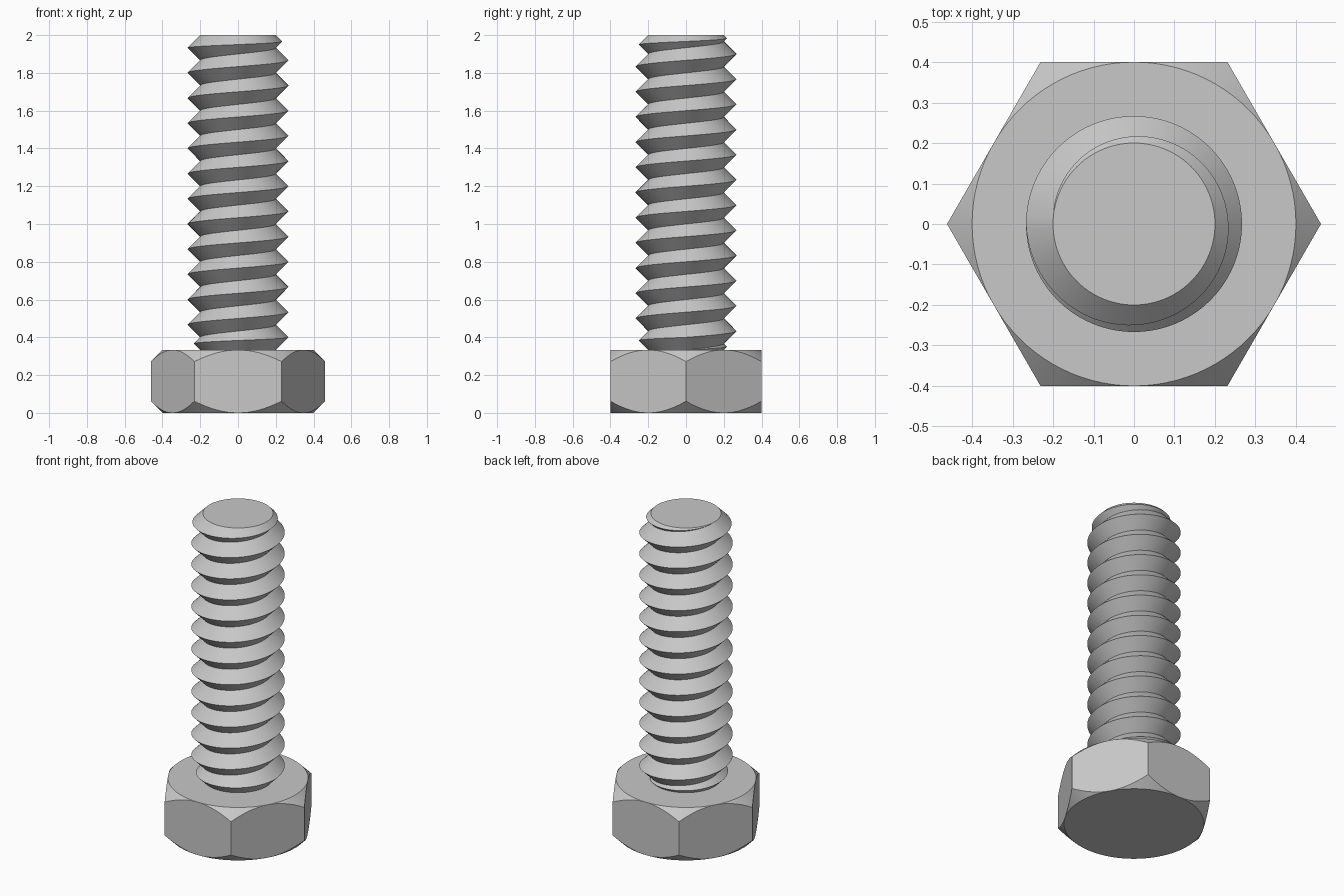
import bpy
import bmesh
from math import cos, pi, sin, tau

old = bpy.data.objects.get("Cube")
if old:
    bpy.data.objects.remove(old, do_unlink=True)

HEAD_TOP = 1 / 3
TOP = 2.0
PITCH = 2 / 15
DEPTH = PITCH / 2        # thread flanks lie at 45 degrees
ROOT = 0.2
FLAT = 0.4               # half the width across the flats
STEPS = 96

steel = bpy.data.materials.new("grey steel")
steel.use_nodes = True
grey = (0.58, 0.58, 0.58, 1)
steel.diffuse_color = grey
steel.node_tree.nodes["Principled BSDF"].inputs["Base Color"].default_value = grey


def skin(name, rows):
    """Join rows of (radius, angle, z) points into a closed, capped solid."""
    bm = bmesh.new()
    grid = [[bm.verts.new((r * cos(a), r * sin(a), z)) for r, a, z in row]
            for row in rows]
    for low, high in zip(grid, grid[1:]):
        for i in range(len(low) - 1):
            bm.faces.new((low[i], low[i + 1], high[i + 1], high[i]))
    bmesh.ops.remove_doubles(bm, verts=bm.verts, dist=1e-5)
    rim = [e for e in bm.edges if e.is_boundary]
    bmesh.ops.holes_fill(bm, edges=rim, sides=0)
    bmesh.ops.recalc_face_normals(bm, faces=bm.faces)
    mesh = bpy.data.meshes.new(name)
    bm.to_mesh(mesh)
    bm.free()
    mesh.materials.append(steel)
    obj = bpy.data.objects.new(name, mesh)
    bpy.context.collection.objects.link(obj)
    bpy.ops.object.select_all(action="DESELECT")
    obj.select_set(True)
    bpy.context.view_layer.objects.active = obj
    bpy.ops.object.shade_smooth_by_angle(angle=pi / 6)
    return obj


# Hexagonal head, its corners turned down by a 45 degree cone at both ends
angles = [tau * i / STEPS for i in range(STEPS + 1)]
hexagon = [FLAT / cos(a % (pi / 3) - pi / 6) for a in angles]
skin("hex_head", [
    [(FLAT, a, 0) for a in angles],
    [(r, a, r - FLAT) for r, a in zip(hexagon, angles)],
    [(r, a, HEAD_TOP - r + FLAT) for r, a in zip(hexagon, angles)],
    [(FLAT, a, HEAD_TOP) for a in angles],
])


# Threaded shank: alternating root and crest helices, chamfered at both ends
def thread_point(line, angle):
    z = (line / 2 + angle / tau) * PITCH
    if line % 2:
        return ROOT, angle, min(max(z, HEAD_TOP), TOP)
    cut = min(z, (TOP + z - DEPTH) / 2)
    cut = max(cut, (HEAD_TOP + z + DEPTH) / 2)
    cut = min(max(cut, HEAD_TOP), TOP)
    return ROOT + max(0, DEPTH - abs(cut - z)), angle, cut


first = int(2 * HEAD_TOP / PITCH) - 2
last = round(2 * TOP / PITCH) + 1
skin("threaded_shank", [[thread_point(n, a) for a in angles]
                        for n in range(first, last + 1)])
